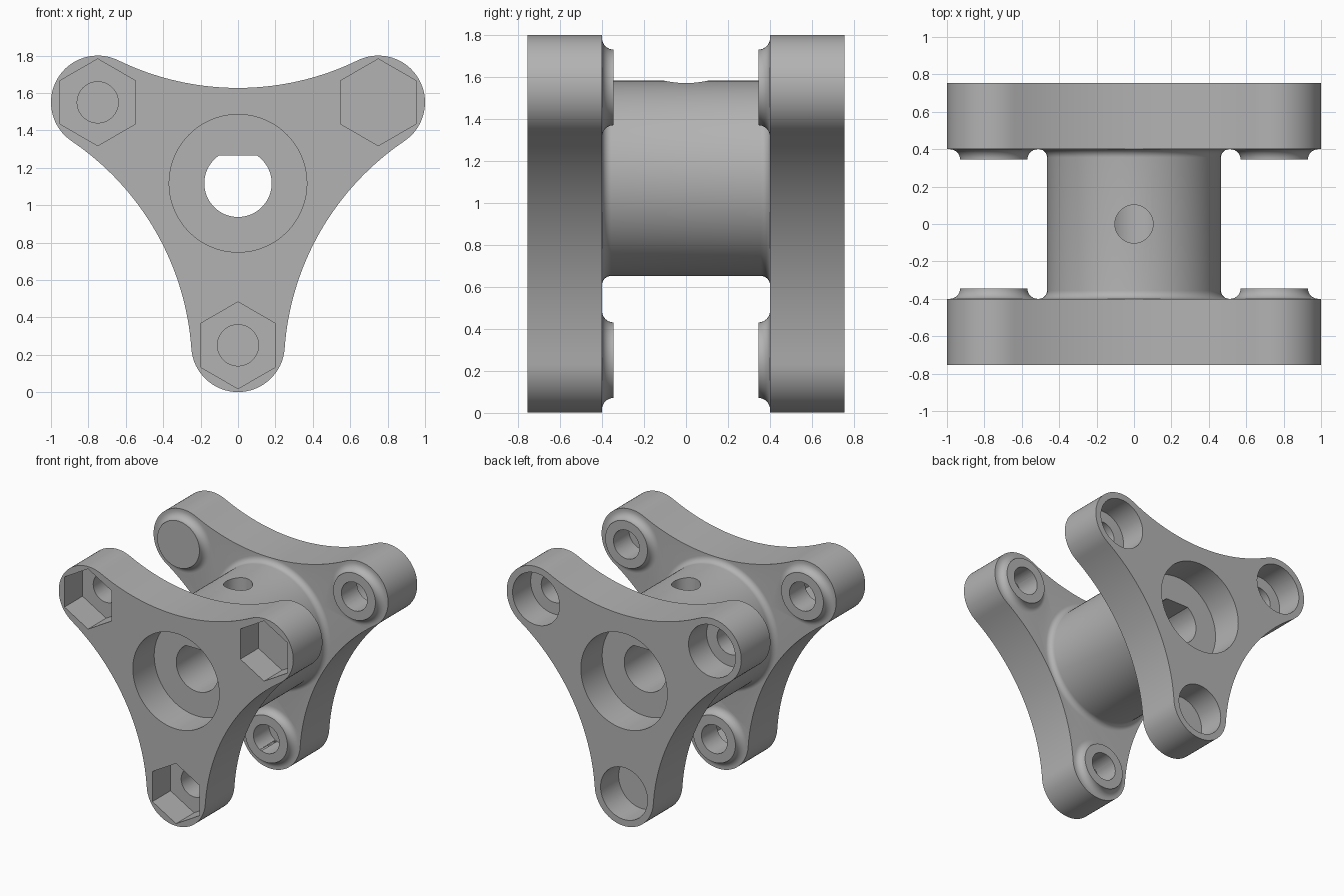
import bpy, bmesh
from math import pi, sin, cos, atan2, hypot, radians
from mathutils import Matrix, Vector

old = bpy.data.objects.get("Cube")
if old:
    bpy.data.objects.remove(old, do_unlink=True)

CZ = 1.117            # height of the hub axis
REACH = 0.866         # hub axis to bolt axis
LOBE = 0.25           # lobe radius
WAIST = 0.51          # hub axis to the middle of a concave side
INNER, OUTER = 0.4, 0.755   # plate faces along y
TIP = 0.345           # boss face along y
ARMS = [radians(a) for a in (30, 150, 270)]

grey = bpy.data.materials.new("plain grey")
grey.use_nodes = True
grey.diffuse_color = (0.45, 0.45, 0.45, 1)
grey.node_tree.nodes["Principled BSDF"].inputs["Base Color"].default_value = grey.diffuse_color


def finish(name, bm):
    bmesh.ops.recalc_face_normals(bm, faces=bm.faces)
    mesh = bpy.data.meshes.new(name)
    bm.to_mesh(mesh)
    bm.free()
    mesh.materials.append(grey)
    ob = bpy.data.objects.new(name, mesh)
    bpy.context.collection.objects.link(ob)
    return ob


def prism(name, outline, y0, y1):
    """Extrude an x, z outline, relative to the hub axis, along y."""
    bm = bmesh.new()
    face = bm.faces.new([bm.verts.new((x, y0, z + CZ)) for x, z in outline])
    ext = bmesh.ops.extrude_face_region(bm, geom=[face])
    bmesh.ops.translate(bm, vec=(0, y1 - y0, 0),
                        verts=[v for v in ext["geom"] if isinstance(v, bmesh.types.BMVert)])
    return finish(name, bm)


def arc(x, z, r, a0, a1, n):
    return [(x + r * cos(a0 + (a1 - a0) * i / n), z + r * sin(a0 + (a1 - a0) * i / n))
            for i in range(n + 1)]


def ring(x, z, r, n=64, turn=0.0):
    return arc(x, z, r, turn, turn + 2 * pi, n)[:-1]


def lathe(name, profile, x, z, n=96):
    """Spin a closed radius, y profile around an axis parallel to y."""
    bm = bmesh.new()
    vs = [bm.verts.new((r, y, 0)) for r, y in profile]
    es = [bm.edges.new(p) for p in zip(vs, vs[1:])]
    bmesh.ops.spin(bm, geom=vs + es, angle=2 * pi, steps=n, axis=(0, 1, 0), cent=(0, 0, 0))
    bmesh.ops.remove_doubles(bm, verts=bm.verts, dist=1e-5)
    bmesh.ops.translate(bm, verts=bm.verts, vec=(x, 0, z + CZ))
    return finish(name, bm)


def combine(body, tool, operation):
    mod = body.modifiers.new(operation.lower(), "BOOLEAN")
    mod.operation, mod.solver, mod.object = operation, "EXACT", tool
    bpy.context.view_layer.objects.active = body
    bpy.ops.object.modifier_apply(modifier=mod.name)
    bpy.data.objects.remove(tool, do_unlink=True)


def plate_outline():
    """Three round lobes joined by tangent concave arcs."""
    lx, lz = REACH * cos(ARMS[0]), REACH * sin(ARMS[0])
    d = WAIST - lz
    big = (lx * lx + d * d - LOBE * LOBE) / (2 * (LOBE - d))
    cz = WAIST + big
    tangent = atan2(cz - lz, -lx)
    half = tangent - ARMS[0]
    lobe = arc(lx, lz, LOBE, ARMS[0] - half, tangent, 32)
    start = atan2(lz - cz, lx)
    side = arc(0, cz, big, start, -pi - start, 32)[1:-1]
    points = []
    for k in range(3):
        c, s = cos(k * 2 * pi / 3), sin(k * 2 * pi / 3)
        points += [(x * c - z * s, x * s + z * c) for x, z in lobe + side]
    return points


bolts = [(REACH * cos(a), REACH * sin(a)) for a in ARMS]

# Hub barrel with fillets running out onto both plates
fillet = arc(0.509, 0.356, 0.044, pi, pi / 2, 8)
half = fillet + [(0.509, 0.5), (0, 0.5)]
body = lathe("hub_coupling", [(r, -y) for r, y in reversed(half)] + half, 0, 0)

# Plates and the filleted bolt bosses on their inner faces
for side in (-1, 1):
    combine(body, prism("plate", plate_outline(), side * INNER, side * OUTER), "UNION")
    for x, z in bolts:
        flare = [(r, side * y) for r, y in arc(0.235, TIP, 0.055, pi, pi / 2, 8)]
        profile = [(0, side * TIP)] + flare + [(0.235, side * 0.45), (0, side * 0.45)]
        combine(body, lathe("boss", profile, x, z, 64), "UNION")

# Shaft bore with a flat on top, and its counterbores
flat = atan2(0.15, (0.18 ** 2 - 0.15 ** 2) ** 0.5)
combine(body, prism("bore", arc(0, 0, 0.18, pi - flat, 2 * pi + flat, 64), -1, 1), "DIFFERENCE")
for side in (-1, 1):
    combine(body, prism("counterbore", ring(0, 0, 0.368, 96), side * 0.495, side), "DIFFERENCE")

# Bolt holes, hexagonal nut pockets in front, round head pockets behind
for x, z in bolts:
    combine(body, prism("bolt_hole", ring(x, z, 0.11, 48), -1, 1), "DIFFERENCE")
    combine(body, prism("nut_pocket", ring(x, z, 0.232, 6, pi / 2), -1, -0.535), "DIFFERENCE")
    combine(body, prism("head_pocket", ring(x, z, 0.2), 0.535, 1), "DIFFERENCE")

# Set screw hole from the top of the barrel into the bore
bm = bmesh.new()
bmesh.ops.create_cone(bm, cap_ends=True, segments=48, radius1=0.102, radius2=0.102, depth=0.7,
                      matrix=Matrix.Translation(Vector((0, 0, CZ + 0.4))))
combine(body, finish("set_screw_hole", bm), "DIFFERENCE")

# Smooth curved walls, keep machined edges sharp
bpy.ops.object.select_all(action="DESELECT")
body.select_set(True)
bpy.context.view_layer.objects.active = body
bpy.ops.object.shade_smooth_by_angle(angle=radians(30))
